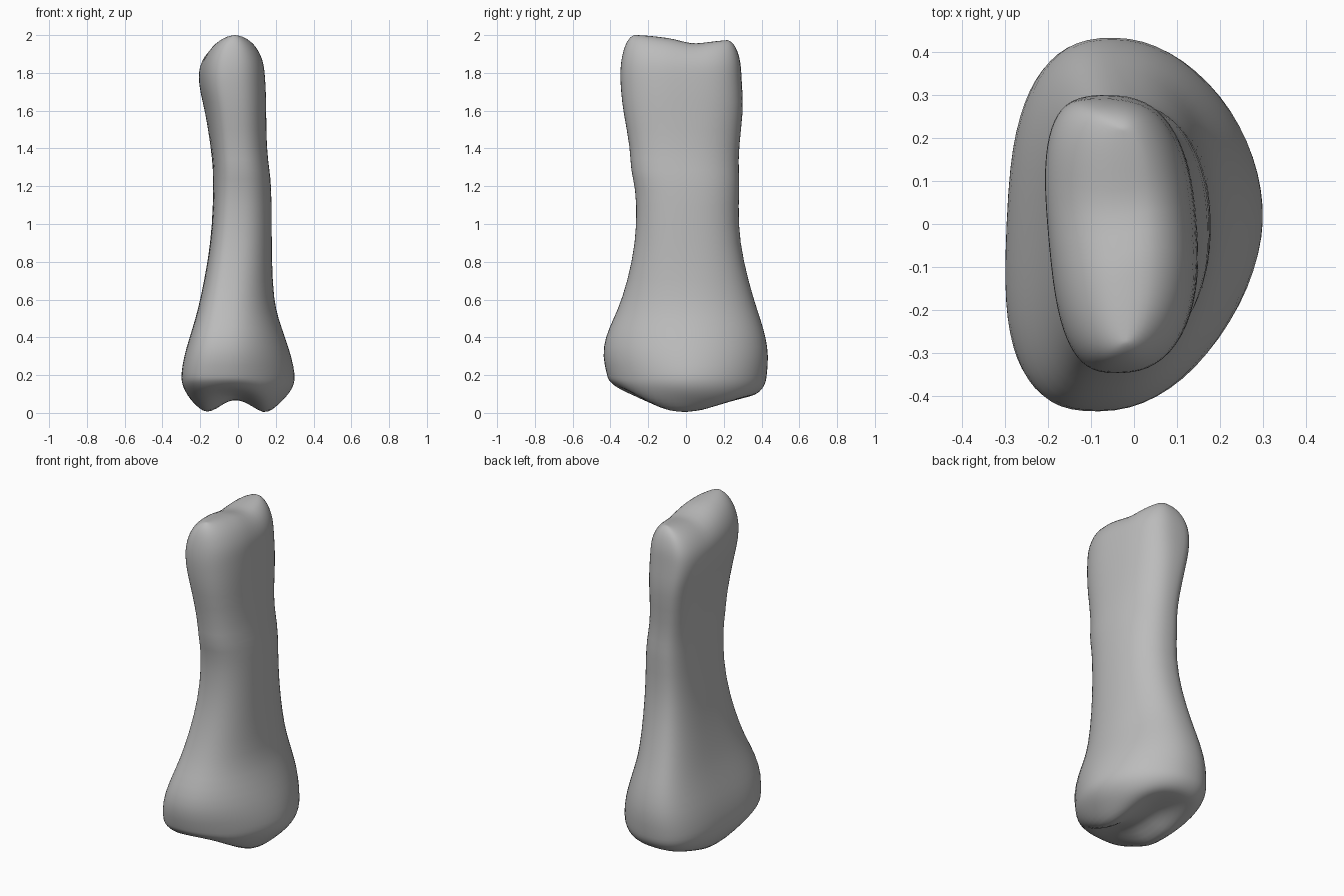
import bpy, bmesh, math

cube = bpy.data.objects.get("Cube")
if cube:
    bpy.data.objects.remove(cube, do_unlink=True)

SEG = 32

# Cross-sections up the shaft: z, x min, x max, y min, y max
SECTIONS = [
    (0.20, -0.30, 0.305, -0.42, 0.43),
    (0.30, -0.285, 0.285, -0.445, 0.44),
    (0.40, -0.255, 0.25, -0.43, 0.425),
    (0.50, -0.225, 0.215, -0.385, 0.395),
    (0.60, -0.20, 0.19, -0.34, 0.36),
    (0.80, -0.16, 0.18, -0.285, 0.305),
    (1.00, -0.135, 0.18, -0.26, 0.275),
    (1.20, -0.13, 0.177, -0.268, 0.285),
    (1.28, -0.13, 0.167, -0.295, 0.28),
    (1.40, -0.14, 0.15, -0.295, 0.28),
    (1.60, -0.17, 0.147, -0.335, 0.305),
    (1.70, -0.197, 0.144, -0.345, 0.30),
    (1.78, -0.205, 0.138, -0.35, 0.295),
]


def spow(v, p):
    return math.copysign(abs(v) ** p, v)


def outline(z, x0, x1, y0, y1):
    """Rounded on the +x back, flatter on the -x side."""
    cx, cy, ry = x0 * 0.6 + x1 * 0.4, (y0 + y1) / 2, (y1 - y0) / 2
    pts = []
    for i in range(SEG):
        t = 2 * math.pi * (i + 0.5) / SEG
        c, s = math.cos(t), math.sin(t)
        if c > 0:
            # pointed back near the base, squarer +y knuckle at the head
            p = max(0.88, 1.15 - 0.35 * z)
            if s > 0:
                p -= 0.65 * max(0, z - 1.38)
        else:
            p = 0.72 if s > 0 else 0.65
        rx = x1 - cx if c > 0 else cx - x0
        x = cx + rx * spow(c, p)
        y = cy + ry * spow(s, p)
        x += y * (0.06 - 0.085 * z)
        pts.append((x, y, z))
    return pts


def shrink(ring, s, keep, drift, height):
    """Pull a ring in towards a line along y and set its height."""
    cx = sum(p[0] for p in ring) / SEG
    cy = sum(p[1] for p in ring) / SEG
    out = []
    for x, y, z in ring:
        nx = cx + (x - cx) * s + drift * (1 - s)
        ny = cy + (y - cy) * (keep + (1 - keep) * s)
        out.append((nx, ny, height(nx, ny, s)))
    return out


def base_height(x, y, s):
    """Joint socket: raised middle, lips on both broad sides."""
    lips = math.exp(-((x - 0.14) / 0.08) ** 2) + math.exp(-((x + 0.16) / 0.08) ** 2)
    floor = 0.08 - 0.09 * lips * math.exp(-((y + 0.03) / 0.22) ** 2) + 0.25 * y * y - 0.06 * y
    k = min(1, max(0, (s - 0.67) / 0.33))
    return floor + (0.2 - floor) * (1 - math.sqrt(1 - k ** 2.5))


def head_height(x, y, s):
    """Rounded joint end with two knuckles and a saddle between."""
    peak = 2.005 - 0.025 * (y > 0)
    saddle = 0.025 * math.exp(-(y / 0.16) ** 2)
    return 1.78 + (peak - saddle - 1.78) * math.sqrt(max(0, 1 - s ** 2.3))


shaft = [outline(*row) for row in SECTIONS]
base = [shrink(shaft[0], s, 0.3, 0, base_height)
        for s in (0.1, 0.3, 0.5, 0.65, 0.78, 0.88, 0.95, 0.985)]
head = [shrink(shaft[-1], s, 0.72, 0.03, head_height)
        for s in (0.97, 0.9, 0.78, 0.62, 0.42, 0.2)]

bm = bmesh.new()
rings = [[bm.verts.new(p) for p in ring] for ring in base + shaft + head]
for a, b in zip(rings, rings[1:]):
    for i in range(SEG):
        j = (i + 1) % SEG
        bm.faces.new((a[i], a[j], b[j], b[i]))

# Close each end with strips across the narrow direction
half = SEG // 2
for ring in (rings[0], rings[-1]):
    for i in range(-SEG // 4, SEG // 4 - 1):
        a, b = i % SEG, (i + 1) % SEG
        bm.faces.new((ring[a], ring[b], ring[(half - 2 - i) % SEG], ring[(half - 1 - i) % SEG]))
bmesh.ops.recalc_face_normals(bm, faces=bm.faces)

mesh = bpy.data.meshes.new("finger_bone")
bm.to_mesh(mesh)
bm.free()
bone = bpy.data.objects.new("finger_bone", mesh)
bpy.context.collection.objects.link(bone)

mat = bpy.data.materials.new("bone_grey")
mat.use_nodes = True
colour = (0.5, 0.5, 0.5, 1)
mat.diffuse_color = colour
mat.node_tree.nodes["Principled BSDF"].inputs["Base Color"].default_value = colour
mesh.materials.append(mat)

# Smooth organic surface
for poly in mesh.polygons:
    poly.use_smooth = True
sub = bone.modifiers.new("smooth", 'SUBSURF')
sub.levels = sub.render_levels = 1
